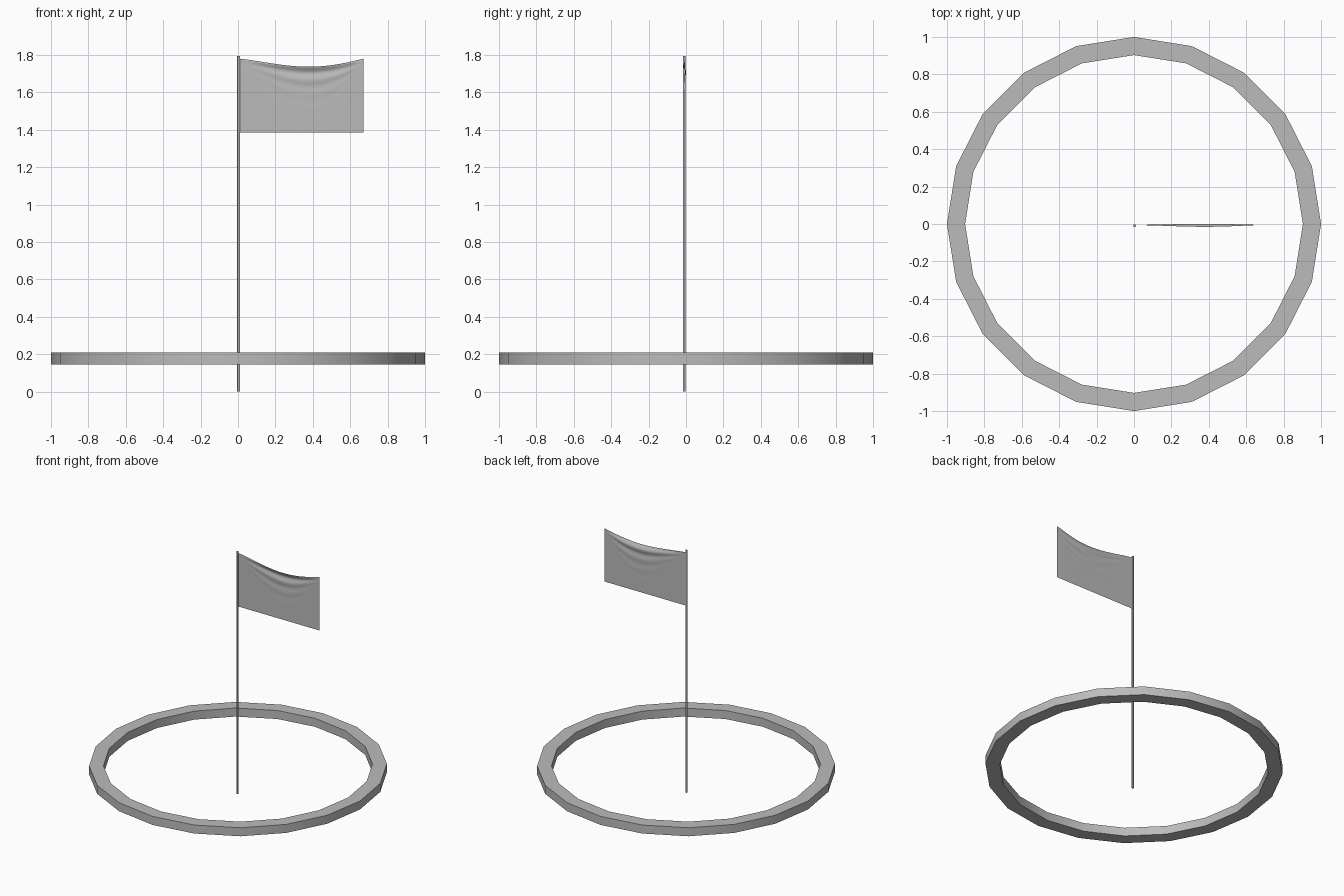
import bpy, bmesh
from math import sin, cos, pi, exp, radians

cube = bpy.data.objects.get("Cube")
if cube:
    bpy.data.objects.remove(cube, do_unlink=True)

grey = bpy.data.materials.new("plain grey")
grey.use_nodes = True
grey.diffuse_color = (0.5, 0.5, 0.5, 1)
grey.node_tree.nodes["Principled BSDF"].inputs["Base Color"].default_value = (0.5, 0.5, 0.5, 1)


def finish(name, bm):
    """Turn a bmesh into a smooth-shaded grey object."""
    bmesh.ops.recalc_face_normals(bm, faces=bm.faces)
    mesh = bpy.data.meshes.new(name)
    bm.to_mesh(mesh)
    bm.free()
    mesh.materials.append(grey)
    obj = bpy.data.objects.new(name, mesh)
    bpy.context.collection.objects.link(obj)
    bpy.ops.object.select_all(action='DESELECT')
    obj.select_set(True)
    bpy.context.view_layer.objects.active = obj
    bpy.ops.object.shade_smooth_by_angle(angle=radians(30))
    return obj


# Ring: rectangular section swept round twenty sides
SIDES = 20
section = [(1, 0.145), (1, 0.208), (0.903, 0.208), (0.903, 0.145)]
bm = bmesh.new()
loops = []
for i in range(SIDES):
    a = 2 * pi * i / SIDES
    loops.append([bm.verts.new((r * cos(a), r * sin(a), z)) for r, z in section])
for i, here in enumerate(loops):
    after = loops[(i + 1) % SIDES]
    for j in range(4):
        k = (j + 1) % 4
        bm.faces.new((here[j], after[j], after[k], here[k]))
finish("ring", bm)

# Pole
bm = bmesh.new()
bmesh.ops.create_cone(bm, cap_ends=True, segments=12, radius1=0.0075, radius2=0.0075, depth=1.795)
bmesh.ops.translate(bm, verts=bm.verts, vec=(0.003, -0.009, 0.8975))
finish("pole", bm)

# Flag: cloth sagging along its top edge, with folds that fade downwards
LEFT, RIGHT, BOTTOM, TOP = 0.008, 0.67, 1.385, 1.78
COLS, ROWS = 40, 48


def cloth(u, v):
    span = sin(pi * u ** 1.2)
    edge = TOP - 0.043 * span
    z = BOTTOM + (edge - BOTTOM) * v
    depth = (TOP - z) / (0.25 + 0.75 * span) - 0.043
    fold = span * cos(2 * pi * depth / 0.075) * exp(-max(depth, 0) / 0.06)
    return (LEFT + (RIGHT - LEFT) * u, -0.005 - 0.01 * fold, z)


bm = bmesh.new()
grid = [[bm.verts.new(cloth(i / COLS, j / ROWS)) for j in range(ROWS + 1)] for i in range(COLS + 1)]
for i in range(COLS):
    for j in range(ROWS):
        bm.faces.new((grid[i][j], grid[i + 1][j], grid[i + 1][j + 1], grid[i][j + 1]))
flag = finish("flag", bm)
for poly in flag.data.polygons:
    poly.use_smooth = True
